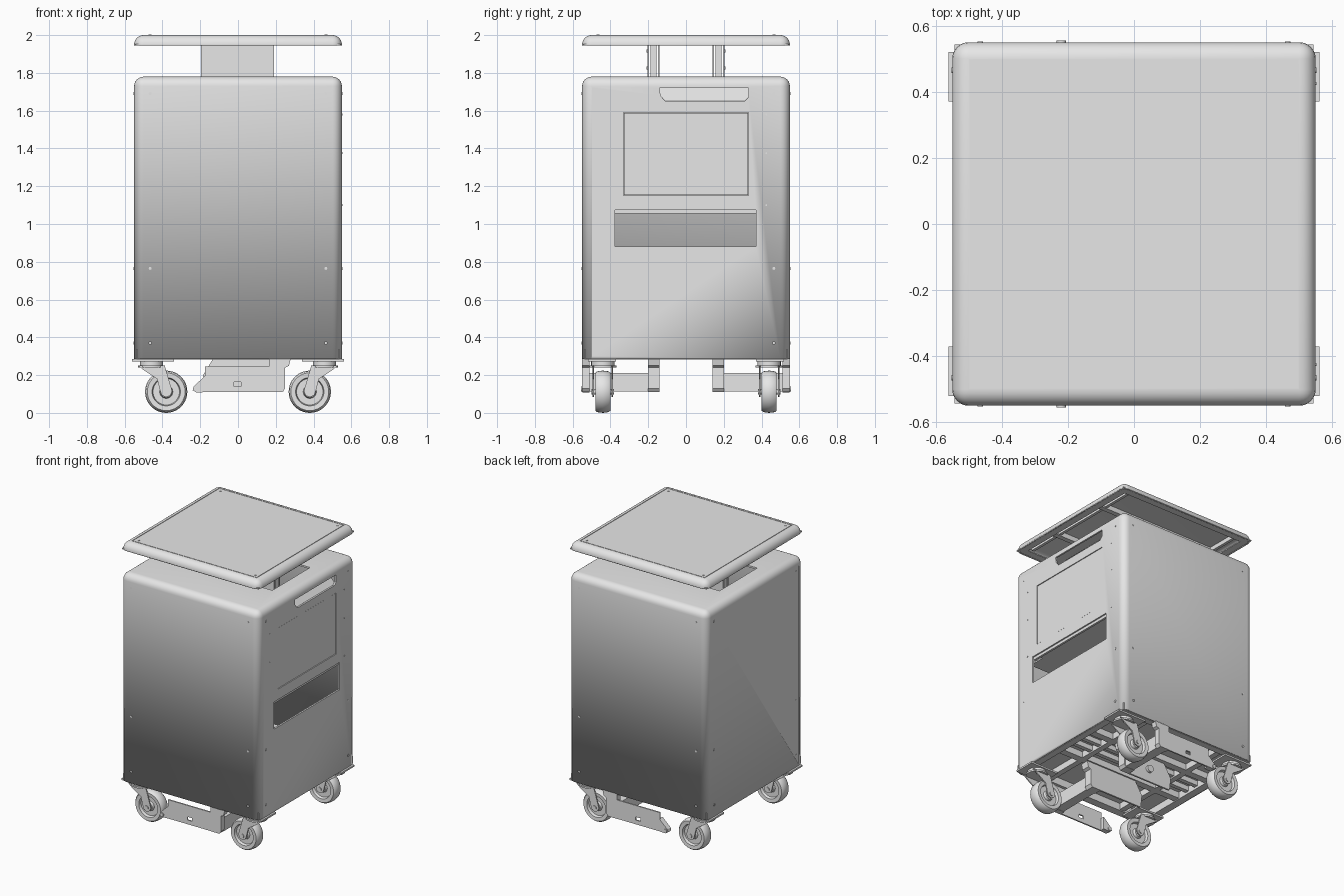
import bpy, bmesh, math
from mathutils import Matrix, Vector

if "Cube" in bpy.data.objects:
    bpy.data.objects.remove(bpy.data.objects["Cube"])

grey = bpy.data.materials.new("light_grey")
grey.use_nodes = True
grey.diffuse_color = (0.8, 0.8, 0.8, 1)
grey.node_tree.nodes["Principled BSDF"].inputs["Base Color"].default_value = (0.8, 0.8, 0.8, 1)
parts = []


def finish(name, bm):
    bmesh.ops.recalc_face_normals(bm, faces=bm.faces)
    mesh = bpy.data.meshes.new(name)
    bm.to_mesh(mesh)
    bm.free()
    mesh.materials.append(grey)
    ob = bpy.data.objects.new(name, mesh)
    bpy.context.collection.objects.link(ob)
    parts.append(ob)
    return ob


def span(a, b):
    return (min(a, b), max(a, b))


def box_mesh(x, y, z):
    bm = bmesh.new()
    bmesh.ops.create_cube(bm, size=1)
    for v in bm.verts:
        v.co = Vector([sum(r) / 2 + c * (r[1] - r[0]) for c, r in zip(v.co, (x, y, z))])
    return bm


def box(name, x, y, z):
    return finish(name, box_mesh(span(*x), span(*y), span(*z)))


def prism(name, points, depth, axis="Y"):
    """Extrude a profile of (horizontal, z) points along X or Y."""
    bm = bmesh.new()
    rows = [[bm.verts.new((a, d, b) if axis == "Y" else (d, a, b)) for a, b in points]
            for d in depth]
    bm.faces.new(rows[0])
    bm.faces.new(rows[1])
    for i in range(len(points)):
        j = (i + 1) % len(points)
        bm.faces.new((rows[0][i], rows[0][j], rows[1][j], rows[1][i]))
    return finish(name, bm)


def cyl(name, centre, radius, length, axis="Z", sides=24):
    bm = bmesh.new()
    turn = {"X": Matrix.Rotation(math.pi / 2, 4, "Y"),
            "Y": Matrix.Rotation(math.pi / 2, 4, "X"), "Z": Matrix()}[axis]
    bmesh.ops.create_cone(bm, cap_ends=True, segments=sides, radius1=radius, radius2=radius,
                          depth=length, matrix=Matrix.Translation(centre) @ turn)
    return finish(name, bm)


def shell(name, half, z, radius, wall):
    """Rounded sheet-metal cover, open underneath."""
    bm = box_mesh((-half, half), (-half, half), z)
    edges = [e for e in bm.edges if max(v.co.z for v in e.verts) > z[1] - 0.001]
    bmesh.ops.bevel(bm, geom=edges, offset=radius, segments=6, profile=0.5, affect="EDGES")
    bottom = [f for f in bm.faces if all(v.co.z < z[0] + 0.001 for v in f.verts)]
    bmesh.ops.delete(bm, geom=bottom, context="FACES")
    ob = finish(name, bm)
    mod = ob.modifiers.new("wall", "SOLIDIFY")
    mod.thickness, mod.offset = wall, -1
    return ob


def cut(ob, cutter):
    mod = ob.modifiers.new("cut", "BOOLEAN")
    mod.operation, mod.solver, mod.object = "DIFFERENCE", "EXACT", cutter
    cutter.hide_render = True
    cutter.hide_set(True)
    cutter.display_type = "WIRE"
    parts.remove(cutter)


def lathe(name, profile, centre):
    """Spin closed (radius, y) profile about the Y axis."""
    bm = bmesh.new()
    vs = [bm.verts.new((r, y, 0)) for r, y in profile]
    es = [bm.edges.new((vs[i], vs[(i + 1) % len(vs)])) for i in range(len(vs))]
    bmesh.ops.spin(bm, geom=vs + es, cent=(0, 0, 0), axis=(0, 1, 0), dvec=(0, 0, 0),
                   angle=math.tau, steps=36)
    bmesh.ops.remove_doubles(bm, verts=bm.verts, dist=0.0002)
    bmesh.ops.translate(bm, verts=bm.verts, vec=centre)
    return finish(name, bm)


SIGNS = (-1, 1)
W = 0.55

# Cabinet cover with top well, grip slot, screen window and service bay
cabinet = shell("cabinet_cover", W, (0.285, 1.78), 0.05, 0.012)
cut(cabinet, box("top_well_cutter", (-0.42, 0.42), (-0.21, 0.22), (1.7, 1.85)))
slot = [(-0.14, 1.72), (0.33, 1.72), (0.33, 1.67), (0.31, 1.65), (-0.11, 1.65), (-0.135, 1.68)]
cut(cabinet, prism("grip_slot_cutter", slot, (0.5, 0.6), "X"))
cut(cabinet, box("service_bay_cutter", (0.5, 0.6), (-0.375, 0.37), (0.88, 1.075)))
cut(cabinet, box("screen_cutter", (0.5, 0.6), (-0.33, 0.33), (1.15, 1.59)))
for s in SIGNS:
    cut(cabinet, box("seam_cutter", (s * 0.546, s * 0.56), (-0.497, -0.493), (0.3, 1.72)))

# Screen with its housing, grip tray and bay lip
box("screen", (0.53, 0.547), (-0.327, 0.327), (1.153, 1.587))
box("screen_housing", (0.46, 0.53), (-0.38, 0.38), (1.1, 1.62))
prism("grip_tray", [(0.538, 1.645), (0.538, 1.65), (0.46, 1.725), (0.45, 1.725)], (-0.15, 0.34))
box("bay_lip", (0.525, 0.54), (-0.375, 0.37), (1.055, 1.085))
box("equipment_shelf", (-0.5, 0.46), (-0.5, 0.5), (1.1, 1.11))
for y in (-0.42, -0.34, -0.26):
    box("bay_rail", (-0.5, 0.5), (y - 0.02, y + 0.02), (0.8, 0.84))

# Lid: hollow cover with seams, rim flange, ribs and stiffener
lid = shell("lid_cover", W, (1.945, 2.0), 0.05, 0.01)
for s in SIGNS:
    cut(lid, box("lid_seam_cutter", (s * 0.493, s * 0.497), (-0.497, 0.497), (1.996, 2.01)))
    cut(lid, box("lid_seam_cutter", (-0.492, 0.492), (s * 0.493, s * 0.497), (1.996, 2.01)))
    box("lid_rim", (s * 0.49, s * 0.543), (-0.543, 0.543), (1.946, 1.954))
    box("lid_rim", (-0.49, 0.49), (s * 0.49, s * 0.543), (1.946, 1.954))
    box("lid_rib", (-0.49, 0.49), (s * 0.215, s * 0.25), (1.955, 1.99))
    box("lid_rib", (s * 0.44, s * 0.46), (-0.49, 0.49), (1.96, 1.99))

# Lifting columns carrying the lid
for s in SIGNS:
    box("column_plate", (-0.195, 0.19), (s * 0.195, s * 0.205), (1.11, 1.97))
    box("column_plate", (-0.195, 0.19), (s * 0.14, s * 0.148), (1.11, 1.97))
    for x in (-0.175, 0.17):
        box("column_post", (x - 0.02, x + 0.02), (s * 0.155, s * 0.188), (1.11, 1.985))
        for z in (1.825, 1.915):
            cyl("column_screw", (x * 0.95, s * 0.205, z), 0.008, 0.006, "Y", 12)

# Cover screws
for a in SIGNS:
    for b in SIGNS:
        cyl("lid_screw", (a * 0.465, b * 0.465, 2.0), 0.008, 0.004, "Z", 12)
        for z in (0.37, 0.765, 1.69):
            cyl("front_back_screw", (a * 0.465, b * W, z), 0.008, 0.004, "Y", 12)
            cyl("side_screw", (a * W, b * 0.465, z), 0.008, 0.004, "X", 12)
    for z in (1.1, 1.375, 1.58):
        cyl("screen_screw", (W, a * 0.425, z), 0.005, 0.004, "X", 12)

# Base: floor sheet, outer frame and cross beams
box("floor_sheet", (-0.53, 0.53), (-0.53, 0.53), (0.335, 0.342))
for s in SIGNS:
    box("base_frame_side", (s * 0.49, s * 0.538), (-0.538, 0.538), (0.283, 0.335))
    box("base_frame_end", (-0.49, 0.49), (s * 0.49, s * 0.538), (0.283, 0.335))
    box("base_beam", (-0.49, 0.49), (s * 0.13, s * 0.18), (0.29, 0.335))
    box("base_beam", (-0.49, 0.49), (s * 0.03, s * 0.06), (0.3, 0.335))
    box("base_stringer", (s * 0.29, s * 0.33), (-0.49, 0.49), (0.29, 0.335))

# Drive brackets under the front and the back
upright = [(0.165, 0.29), (0.28, 0.29), (0.27, 0.25), (0.25, 0.24),
           (0.25, 0.13), (0.235, 0.11), (0.165, 0.11)]
inner = [(-0.13, 0.29), (0.17, 0.29), (0.17, 0.11), (-0.175, 0.11), (-0.185, 0.2)]
lug = [(-0.17, 0.2), (-0.235, 0.14), (-0.24, 0.12), (-0.22, 0.108), (-0.17, 0.11)]
for s in SIGNS:
    outer = box("bracket_outer_plate", (-0.175, 0.17), (s * 0.538, s * 0.548), (0.11, 0.245))
    cut(outer, box("bracket_window_cutter", (-0.02, 0.017), (s * 0.5, s * 0.6), (0.14, 0.163)))
    prism("bracket_inner_plate", inner, (s * 0.14, s * 0.152))
    prism("bracket_lug", lug, (s * 0.51, s * 0.548))
    cyl("lug_pin", (-0.22, s * 0.53, 0.126), 0.014, 0.05, "Y", 16)
    cyl("bracket_boss", (0, s * 0.16, 0.2), 0.025, 0.02, "Y", 20)
    for y in ((s * 0.51, s * 0.55), (s * 0.14, s * 0.2)):
        prism("bracket_upright", upright, y)
    box("bracket_bar", (0.17, 0.24), (s * 0.2, s * 0.51), (0.112, 0.21))

# Swivel casters: mount plate, swivel, fork, wheel
fork = [(-0.07, 0.25), (0.07, 0.25), (0.085, 0.2), (0.11, 0.115), (0.1, 0.092), (0.078, 0.083),
        (0.055, 0.092), (0.045, 0.12), (0.03, 0.18), (-0.04, 0.225)]
wheel = [(0.1, -0.04), (0.108, -0.03), (0.112, 0), (0.108, 0.03), (0.1, 0.04), (0.075, 0.038),
         (0.07, 0.018), (0.035, 0.018), (0.03, 0.036), (0.012, 0.036),
         (0.012, -0.036), (0.03, -0.036), (0.035, -0.018), (0.07, -0.018), (0.075, -0.038)]
for sx in SIGNS:
    for sy in SIGNS:
        x, y, hub = sx * 0.458, sy * 0.44, sx * 0.38
        box("caster_mount", (sx * 0.34, sx * 0.562), (sy * 0.37, sy * 0.52), (0.272, 0.284))
        cyl("caster_swivel", (x, y, 0.262), 0.062, 0.024)
        cyl("caster_fork_top", (x, y, 0.246), 0.072, 0.012)
        for side in SIGNS:
            yy = y + side * 0.05
            prism("caster_fork", [(x - sx * u, v) for u, v in fork], (yy - 0.004, yy + 0.004))
        lathe("caster_wheel", wheel, (hub, y, 0.112))
        cyl("caster_axle", (hub, y, 0.112), 0.014, 0.12, "Y", 16)

# Smooth rounded edges, keep folds crisp
bpy.ops.object.select_all(action="DESELECT")
for ob in parts:
    ob.select_set(True)
bpy.context.view_layer.objects.active = cabinet
bpy.ops.object.shade_smooth_by_angle(angle=math.radians(32))
